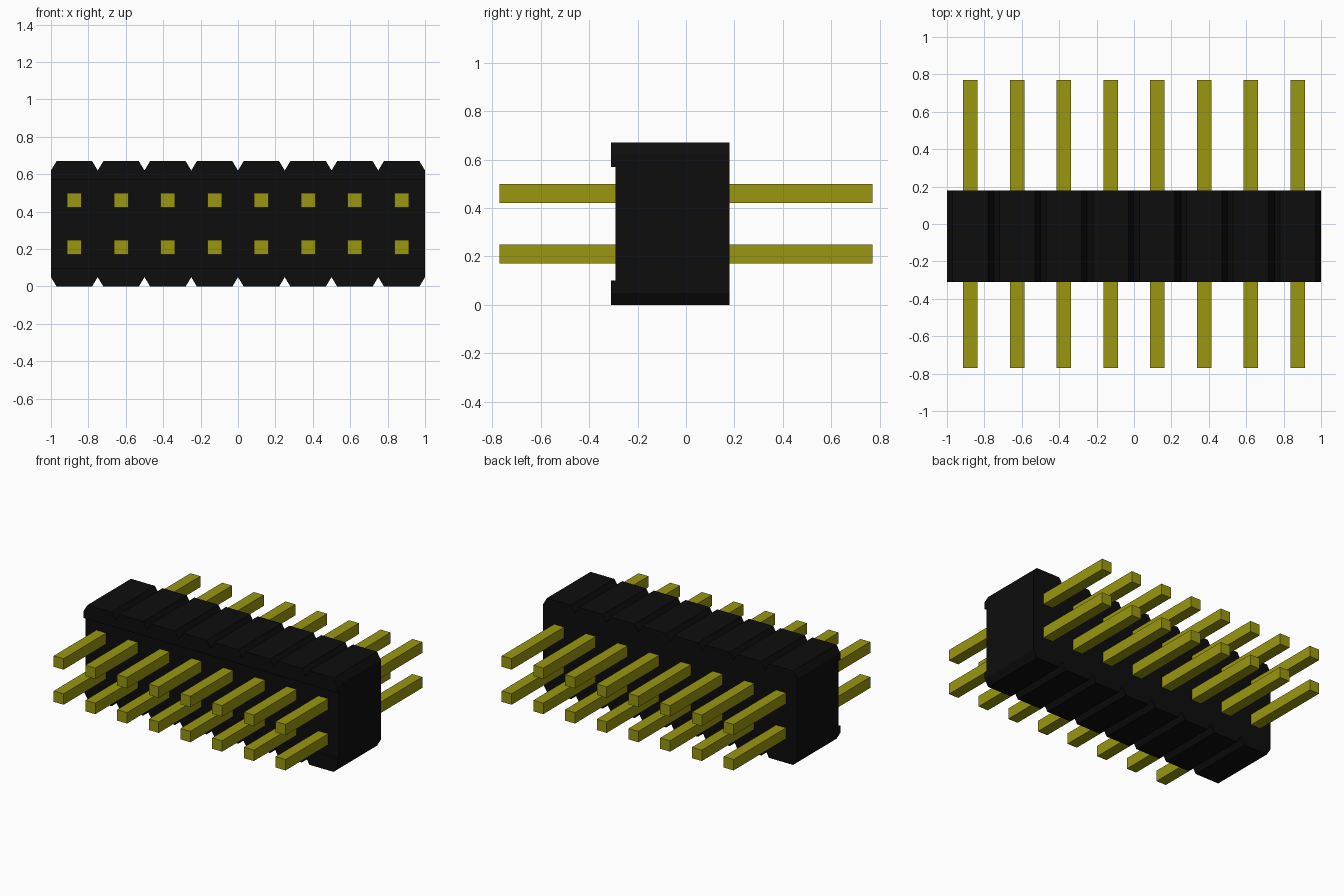
import bpy
import bmesh

cube = bpy.data.objects.get("Cube")
if cube:
    bpy.data.objects.remove(cube, do_unlink=True)

COLUMNS = 8
PITCH = 0.25
HEIGHT = 0.67
BACK, FRONT, RECESS = 0.18, -0.31, -0.29
NOTCH_W, NOTCH_H = 0.03, 0.05
PIN_W, PIN_LEN = 0.078, 1.54


def material(name, rgb):
    mat = bpy.data.materials.new(name)
    mat.use_nodes = True
    color = (*rgb, 1)
    mat.diffuse_color = color
    bsdf = mat.node_tree.nodes["Principled BSDF"]
    bsdf.inputs["Base Color"].default_value = color
    bsdf.inputs["Roughness"].default_value = 0.6
    return mat


def box(name, center, size, mat=None):
    bpy.ops.mesh.primitive_cube_add(size=1, location=center)
    obj = bpy.context.object
    obj.name = name
    obj.scale = size
    bpy.ops.object.transform_apply(location=False, rotation=False, scale=True)
    if mat:
        obj.data.materials.append(mat)
    return obj


black = material("black_plastic", (0.004, 0.004, 0.004))
gold = material("gold_metal", (0.32, 0.31, 0.005))

# Housing profile: chamfered cells side by side, forming V notches
bottom = []
for i in range(COLUMNS):
    left = -1 + i * PITCH
    bottom += [(left, NOTCH_H), (left + NOTCH_W, 0), (left + PITCH - NOTCH_W, 0)]
bottom.append((1, NOTCH_H))
profile = bottom + [(x, HEIGHT - z) for x, z in reversed(bottom)]

bm = bmesh.new()
face = bm.faces.new([bm.verts.new((x, FRONT, z)) for x, z in profile])
sweep = bmesh.ops.extrude_face_region(bm, geom=[face])
moved = [v for v in sweep["geom"] if isinstance(v, bmesh.types.BMVert)]
bmesh.ops.translate(bm, verts=moved, vec=(0, BACK - FRONT, 0))
bmesh.ops.recalc_face_normals(bm, faces=bm.faces)
mesh = bpy.data.meshes.new("housing")
bm.to_mesh(mesh)
bm.free()
mesh.materials.append(black)
housing = bpy.data.objects.new("housing", mesh)
bpy.context.collection.objects.link(housing)

# Shallow recess along the front, between the upper and lower lips
cutter = box("recess_cutter", (0, RECESS - 0.1, HEIGHT / 2), (2.4, 0.2, 0.47))
cutter.hide_render = True
cut = housing.modifiers.new("front_recess", 'BOOLEAN')
cut.operation = 'DIFFERENCE'
cut.solver = 'EXACT'
cut.object = cutter
bpy.context.view_layer.objects.active = housing
bpy.ops.object.modifier_apply(modifier=cut.name)
bpy.data.objects.remove(cutter, do_unlink=True)

# Two rows of square pins running through the housing
for row, z in (("lower", 0.21), ("upper", 0.46)):
    for i in range(COLUMNS):
        x = -1 + (i + 0.5) * PITCH
        box(f"{row}_pin_{i + 1}", (x, 0, z), (PIN_W, PIN_LEN, PIN_W), gold)
